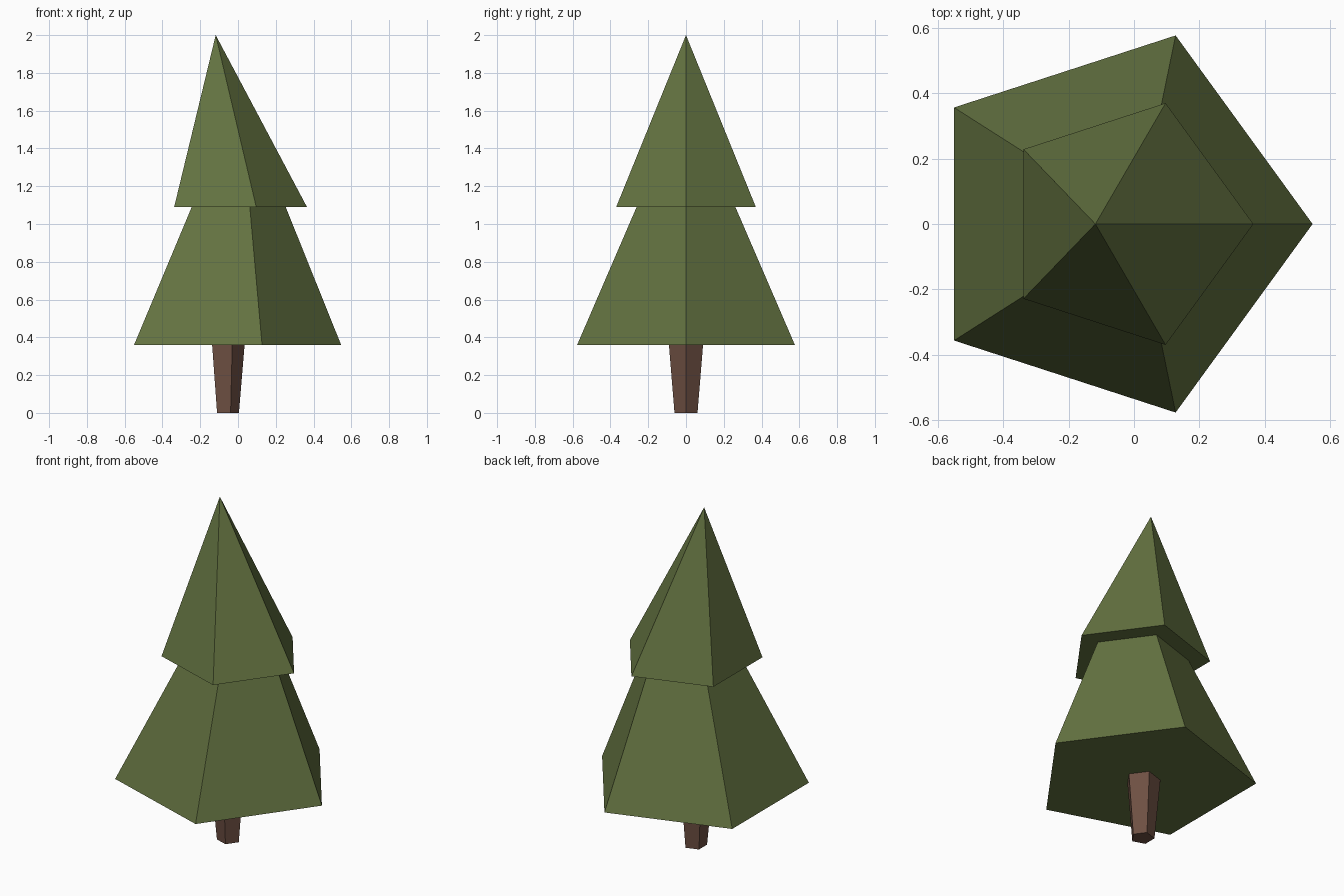
import bpy
import bmesh
from math import cos, sin, tau

cube = bpy.data.objects.get("Cube")
if cube:
    bpy.data.objects.remove(cube, do_unlink=True)

SIDES = 5


def make_material(name, colour):
    mat = bpy.data.materials.new(name)
    mat.use_nodes = True
    mat.diffuse_color = colour
    bsdf = next(n for n in mat.node_tree.nodes if n.type == 'BSDF_PRINCIPLED')
    bsdf.inputs["Base Color"].default_value = colour
    bsdf.inputs["Roughness"].default_value = 0.9
    return mat


def make_tier(name, mat, lower, upper):
    """Closed five-sided taper between two (x, z, radius) rings; radius 0 is a point."""
    bm = bmesh.new()
    rings = []
    for x, z, radius in (lower, upper):
        count = SIDES if radius else 1
        rings.append([bm.verts.new((x + radius * cos(tau * i / SIDES),
                                    radius * sin(tau * i / SIDES), z))
                      for i in range(count)])
    base, top = rings
    bm.faces.new(base[::-1])
    if len(top) > 1:
        bm.faces.new(top)
    for i in range(SIDES):
        j = (i + 1) % SIDES
        if len(top) > 1:
            bm.faces.new((base[i], base[j], top[j], top[i]))
        else:
            bm.faces.new((base[i], base[j], top[0]))
    mesh = bpy.data.meshes.new(name)
    bm.to_mesh(mesh)
    bm.free()
    mesh.materials.append(mat)
    obj = bpy.data.objects.new(name, mesh)
    bpy.context.collection.objects.link(obj)
    return obj


green = make_material("needle green", (0.127, 0.171, 0.053, 1))
brown = make_material("bark brown", (0.156, 0.08, 0.056, 1))

# Trunk, widening slightly towards the foliage
make_tier("trunk", brown, (-0.059, 0, 0.064), (-0.06, 0.36, 0.095))

# Two foliage tiers, the upper one leaning to a point
make_tier("lower_foliage", green, (-0.06, 0.36, 0.606), (-0.0225, 1.09, 0.275))
make_tier("upper_foliage", green, (-0.0235, 1.09, 0.3886), (-0.118, 2, 0))
